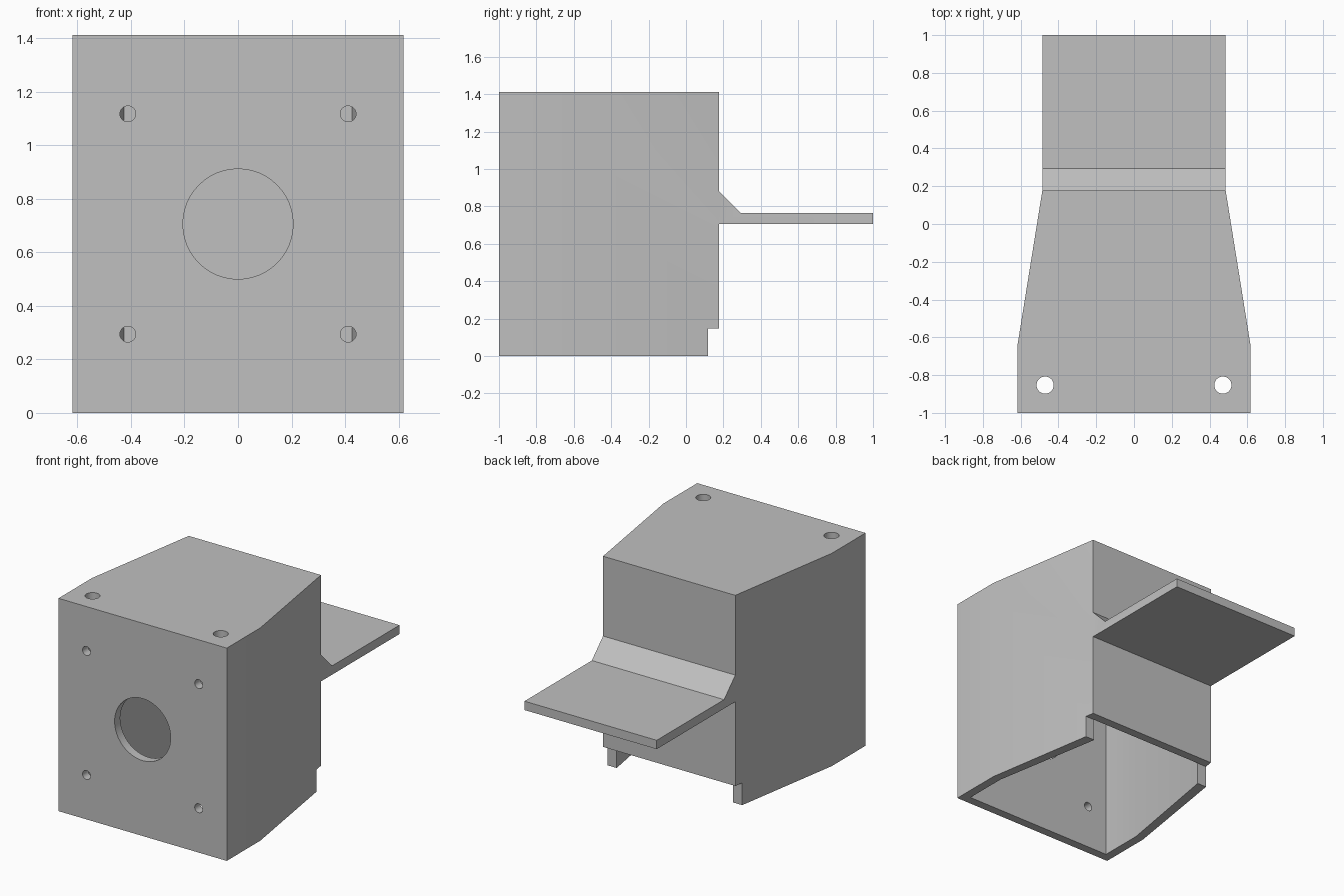
import bpy
import bmesh
import math
from mathutils import Matrix, Vector

U = 1 / 17  # one design unit; every size below is in these units

cube = bpy.data.objects.get("Cube")
if cube:
    bpy.data.objects.remove(cube, do_unlink=True)

grey = bpy.data.materials.new("plain grey")
grey.use_nodes = True
colour = (0.53, 0.53, 0.53, 1)
grey.diffuse_color = colour
grey.node_tree.nodes["Principled BSDF"].inputs["Base Color"].default_value = colour


def finish(bm, name):
    """Scale and centre the mesh and link it as an object."""
    bmesh.ops.recalc_face_normals(bm, faces=bm.faces)
    bm.transform(Matrix.Scale(U, 4) @ Matrix.Translation((0, -17, 0)))
    mesh = bpy.data.meshes.new(name)
    bm.to_mesh(mesh)
    bm.free()
    obj = bpy.data.objects.new(name, mesh)
    bpy.context.collection.objects.link(obj)
    obj.data.materials.append(grey)
    return obj


def prism(name, points, direction):
    """Extrude a closed outline along a vector."""
    bm = bmesh.new()
    face = bm.faces.new([bm.verts.new(p) for p in points])
    new = bmesh.ops.extrude_face_region(bm, geom=[face])["geom"]
    bmesh.ops.translate(bm, vec=Vector(direction),
                        verts=[v for v in new if isinstance(v, bmesh.types.BMVert)])
    return finish(bm, name)


def plan(name, half, z, height):
    """Prism from the right half of a symmetric plan outline."""
    outline = half + [(-x, y) for x, y in reversed(half)]
    return prism(name, [(x, y, z) for x, y in outline], (0, 0, height))


def drill(name, place, radius, axis):
    """Round cutter through one wall."""
    turn = Matrix.Rotation(math.pi / 2, 4, "X") if axis == "Y" else Matrix()
    bm = bmesh.new()
    bmesh.ops.create_cone(bm, cap_ends=True, segments=48, radius1=radius,
                          radius2=radius, depth=3,
                          matrix=Matrix.Translation(place) @ turn)
    return finish(bm, name)


def combine(target, tool, operation):
    """Apply a boolean and discard its tool."""
    tool.hide_render = True
    mod = target.modifiers.new("join", "BOOLEAN")
    mod.operation, mod.solver, mod.object = operation, "EXACT", tool
    bpy.context.view_layer.objects.active = target
    bpy.ops.object.modifier_apply(modifier=mod.name)
    bpy.data.objects.remove(tool, do_unlink=True)


# Tapered housing, hollow and open underneath
housing = plan("housing", [(10.5, 0), (10.5, 6), (8.25, 20)], 0, 24)
combine(housing, plan("cavity", [(9.5, 1), (9.5, 6), (7.25, 19)], -1, 24), "DIFFERENCE")

# Gap along the bottom of the back wall
combine(housing, plan("back_gap", [(12, 19), (12, 22)], -1, 3.5), "DIFFERENCE")

# Rear shelf with a sloped fillet above it
side = [(19.5, 12), (34, 12), (34, 13), (22, 13), (20, 15), (19.5, 15)]
combine(housing, prism("shelf", [(-8.25, y, z) for y, z in side], (16.5, 0, 0)), "UNION")

# Central opening and screw holes
combine(housing, drill("front_opening", (0, 0, 12), 3.5, "Y"), "DIFFERENCE")
for s in (-1, 1):
    for z in (5, 19):
        combine(housing, drill("front_hole", (7 * s, 0, z), 0.5, "Y"), "DIFFERENCE")
    combine(housing, drill("top_hole", (8 * s, 2.5, 24), 0.77, "Z"), "DIFFERENCE")

# Smooth round holes and the shallow side bend, keep edges crisp
bpy.ops.object.select_all(action="DESELECT")
housing.select_set(True)
bpy.context.view_layer.objects.active = housing
bpy.ops.object.shade_smooth_by_angle(angle=math.radians(30))
